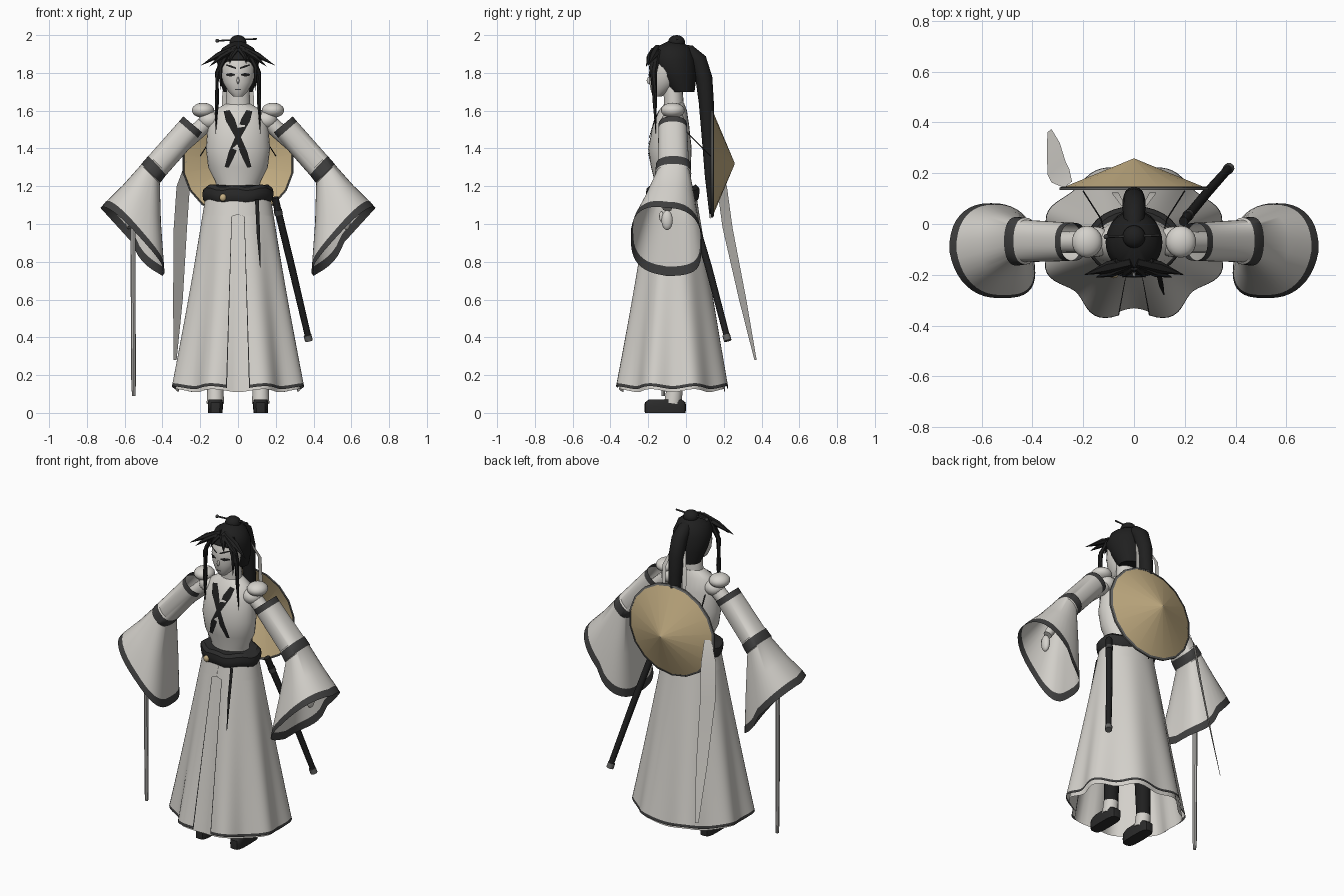
import bpy, bmesh, math
from mathutils import Vector

cube = bpy.data.objects.get("Cube")
if cube:
    bpy.data.objects.remove(cube)


def material(name, r, g, b):
    m = bpy.data.materials.new(name)
    m.use_nodes = True
    m.diffuse_color = (r, g, b, 1)
    node = next(n for n in m.node_tree.nodes if n.type == 'BSDF_PRINCIPLED')
    node.inputs["Base Color"].default_value = (r, g, b, 1)
    return m


CLOTH = material("pale cloth", .66, .64, .60)
DARK = material("black hair and leather", .014, .014, .014)
BELT = material("dark belt cloth", .024, .024, .024)
TRIM = material("charcoal trim", .05, .05, .05)
RIM = material("grey rim", .13, .13, .125)
STRAW = material("straw", .56, .43, .23)
STEEL = material("steel", .50, .49, .47)


def finish(name, bm, mats, angle=40):
    bmesh.ops.recalc_face_normals(bm, faces=bm.faces)
    me = bpy.data.meshes.new(name)
    bm.to_mesh(me)
    bm.free()
    for m in mats:
        me.materials.append(m)
    me.shade_smooth()
    me.set_sharp_from_angle(angle=math.radians(angle))
    ob = bpy.data.objects.new(name, me)
    bpy.context.collection.objects.link(ob)
    return ob


def loft(name, rings, mats, closed=True, caps=False, rule=lambda i, j: 0):
    """Skin a list of equal-sized rings; rule(ring, column) picks the material."""
    bm = bmesh.new()
    vs = [[bm.verts.new(p) for p in r] for r in rings]
    n = len(rings[0])
    for i in range(len(vs) - 1):
        for j in range(n if closed else n - 1):
            k = (j + 1) % n
            f = bm.faces.new((vs[i][j], vs[i][k], vs[i + 1][k], vs[i + 1][j]))
            f.material_index = rule(i, j)
    if caps:
        bm.faces.new(vs[0])
        bm.faces.new(vs[-1])
    return finish(name, bm, mats)


def power(c, e):
    return math.copysign(abs(c) ** e, c)


def oval(z, rx, ry, cy, n=28, e=1.0):
    """Horizontal ring; e below 1 makes it boxier."""
    steps = [math.tau * i / n for i in range(n)]
    return [Vector((rx * power(math.sin(a), e), cy - ry * power(math.cos(a), e), z)) for a in steps]


def body(name, profile, mat, n=28):
    return loft(name, [oval(*p, n) for p in profile], [mat], caps=True)


def tube(name, path, mat, n=8, flat=1.0):
    """Tapered tube through (x, y, z, radius) points."""
    pts = [Vector(p[:3]) for p in path]
    rings = []
    for i, p in enumerate(pts):
        d = pts[min(i + 1, len(pts) - 1)] - pts[max(i - 1, 0)]
        q = d.to_track_quat('Z', 'Y')
        r = path[i][3]
        rings.append([p + q @ Vector((r * math.cos(a), r * flat * math.sin(a), 0))
                      for a in (math.tau * k / n for k in range(n))])
    return loft(name, rings, [mat], caps=True)


def ribbon(name, path, across, mat):
    """Flat strip through (x, y, z, half width) points."""
    d = Vector(across).normalized()
    rings = [[Vector(p[:3]) - d * p[3], Vector(p[:3]) + d * p[3]] for p in path]
    return loft(name, rings, [mat], closed=False)


def ball(name, centre, size, mat):
    bm = bmesh.new()
    bmesh.ops.create_uvsphere(bm, u_segments=18, v_segments=12, radius=1)
    for v in bm.verts:
        v.co = Vector(centre) + Vector(a * b for a, b in zip(v.co, size))
    return finish(name, bm, [mat], 60)


def front(profile, x, z, lift=.004):
    """Point just in front of a lofted body."""
    for a, b in zip(profile, profile[1:]):
        if a[0] <= z <= b[0]:
            t = (z - a[0]) / (b[0] - a[0])
            rx, ry, cy = (a[k] + (b[k] - a[k]) * t for k in (1, 2, 3))
            return (x, cy - ry * math.sqrt(max(0, 1 - (x / rx) ** 2)) - lift, z)


# Torso, neck and head
TORSO = [(1.15, .115, .09, -.07), (1.22, .118, .09, -.075), (1.3, .158, .105, -.08), (1.4, .17, .115, -.085),
         (1.52, .16, .097, -.08), (1.6, .13, .075, -.07), (1.64, .06, .05, -.06)]
HEAD = [(1.675, .024, .02, -.15), (1.70, .05, .05, -.135), (1.75, .08, .08, -.115),
        (1.8, .09, .09, -.105), (1.87, .092, .1, -.09), (1.92, .06, .07, -.08)]
body("torso", TORSO, CLOTH)
body("neck", [(1.58, .068, .055, -.065), (1.65, .065, .052, -.065), (1.74, .06, .05, -.07)], CLOTH, 18)
body("face", HEAD, CLOTH)
ball("nose", (0, -.196, 1.76), (.007, .012, .018), CLOTH)
ribbon("mouth", [(*front(HEAD, x, 1.712), .003) for x in (-.015, 0, .015)], (0, 0, 1), TRIM)

# Crossed collar bands on the chest
for s in (1, -1):
    path = [(-.06, 1.6, .016), (-.04, 1.55, .024), (0, 1.46, .014), (.03, 1.38, .019), (.06, 1.3, .011)]
    ribbon("collar_band", [(*front(TORSO, s * x, z, .005 + s * .001), w) for x, z, w in path], (1, 0, s * .2), DARK)

# Hair cap, bun, pin and ponytail
body("hair_cap", [(1.7, .078, .065, -.02), (1.78, .102, .1, -.045), (1.87, .112, .12, -.072),
                  (1.93, .085, .098, -.072), (1.965, .03, .04, -.06)], DARK)
ball("hair_bun", (0, -.05, 1.963), (.045, .045, .037), DARK)
tube("hair_pin", [(-.11, -.05, 1.97, .005), (.1, -.045, 1.98, .005)], TRIM, 6)
ball("pin_head", (-.11, -.05, 1.97), (.01, .01, .01), TRIM)
tube("ponytail", [(0, -.04, 1.92, .03), (0, .015, 1.91, .04), (0, .065, 1.865, .046), (0, .095, 1.77, .045),
                  (0, .107, 1.65, .04), (0, .118, 1.45, .034), (0, .12, 1.25, .02), (0, .128, 1.03, .002)], DARK, 12)

for s in (1, -1):
    # Eyes, brows, fringe and side locks
    ribbon("eye", [(*front(HEAD, s * x, 1.79), w) for x, w in ((.016, .003), (.038, .01), (.064, .004))],
           (0, 0, 1), DARK)
    ribbon("brow", [(*front(HEAD, s * x, z), w) for x, z, w in ((.01, 1.824, .004), (.036, 1.834, .006), (.064, 1.842, .003))],
           (0, 0, 1), DARK)
    locks = {
        "wide_fringe": [(.01, -.15, 1.935, .022), (.1, -.17, 1.895, .024), (.195, -.2, 1.84, .001)],
        "mid_fringe": [(.02, -.16, 1.925, .02), (.09, -.19, 1.885, .02), (.15, -.21, 1.835, .001)],
        "short_fringe": [(.01, -.17, 1.925, .018), (.035, -.195, 1.89, .014), (.045, -.21, 1.85, .001)],
        "temple_lock": [(.05, -.16, 1.92, .02), (.095, -.18, 1.83, .018), (.09, -.18, 1.7, .001)],
        "long_lock": [(.06, -.15, 1.92, .02), (.11, -.17, 1.8, .017), (.112, -.165, 1.64, .014), (.118, -.16, 1.48, .001)],
    }
    for name, path in locks.items():
        tube(name, [(s * x, y, z, r) for x, y, z, r in path], DARK, 6, .7)
    ribbon("hair_ribbon", [(s * .04, .07, 1.8, .008), (s * .07, .115, 1.7, .013), (s * .075, .125, 1.45, .013)],
           (1, 0, 0), CLOTH)

    # Shoulder and upper arm
    ball("shoulder_cap", (s * .185, -.07, 1.602), (.06, .063, .04), CLOTH)
    ball("shoulder", (s * .15, -.07, 1.55), (.06, .06, .05), CLOTH)
    tube("arm", [(s * .15, -.07, 1.55, .045), (s * .44, -.075, 1.29, .04), (s * .56, -.1, 1.08, .025)], CLOTH, 12)

    # Wide sleeve: outer x, z, inner x, z, half depth, centre y, front lift
    sections = [(.29, 1.57, .185, 1.48, .075, -.07, 0), (.312, 1.543, .209, 1.453, .076, -.07, 0),
                (.47, 1.365, .375, 1.265, .083, -.067, 0), (.475, 1.36, .38, 1.26, .092, -.067, 0),
                (.512, 1.318, .412, 1.218, .096, -.068, 0), (.514, 1.313, .414, 1.213, .09, -.068, 0),
                (.61, 1.205, .41, 1.0, .135, -.085, .01), (.70, 1.118, .402, .775, .178, -.102, .03),
                (.728, 1.085, .4, .725, .187, -.105, .035)]
    rings = []
    for ox, oz, ix, iz, ry, cy, lift in sections:
        ring = []
        for a in (math.tau * k / 40 for k in range(40)):
            boxy = .85 if math.cos(a) > 0 or lift == 0 else .65
            u, v = power(math.cos(a), boxy), power(math.sin(a), boxy)
            up = lift * (max(0, -v) - 2.2 * max(0, v) * max(0, -u) * (1 + u))
            ring.append(Vector((s * ((ox + ix) / 2 + u * (ox - ix) / 2 - up), cy + v * ry,
                                (oz + iz) / 2 + u * (oz - iz) / 2 + up)))
        rings.append(ring)
    loft("sleeve", rings, [CLOTH, TRIM], rule=lambda i, j: int(i in (0, 3, 7)))

    # Hand
    ball("hand", (s * .575, -.1, 1.02), (.022, .03, .052), CLOTH)
    ball("thumb", (s * .57, -.13, 1.04), (.01, .012, .028), CLOTH)

    # Leg, sock and blocky shoe
    tube("leg", [(s * .12, -.06, .1, .04), (s * .11, -.06, .6, .055)], DARK, 12)
    tube("sock", [(s * .12, -.07, .05, .046), (s * .12, -.06, .125, .043)], CLOTH, 12)
    shoe = [(0, .038, .108), (.03, .04, .11), (.055, .04, .108), (.072, .036, .085)]
    loft("shoe", [[p + Vector((s * .12, 0, 0)) for p in oval(z, rx, ry, -.11, 16, .55)] for z, rx, ry in shoe],
         [BELT], caps=True)

    # Cord holding the hat
    tube("hat_cord", [(s * .1, -.1, 1.6, .003), (s * .13, .02, 1.47, .003), (s * .2, .13, 1.36, .003)], DARK, 5)


# Skirt with pleats, a rippled hem and a front opening
def hem_point(a, z, shrink=1.0):
    t = 1.13 - z
    r = (1 - (.055 + .02 * math.cos(a)) * t * math.cos(8 * a)) * shrink
    return Vector(((.174 + .178 * t) * r * math.sin(a), -.07 - (.128 + .171 * t) * r * math.cos(a),
                   z - .008 * t ** 4 * math.cos(8 * a)))


levels = [1.13, 1.05, 1.04, .9, .7, .5, .3, .18, .15, .134]
rings = []
for z in levels:
    gap = .005 if z > 1.045 else .17
    edge = gap + .014
    angles = [gap] + [edge + (math.tau - 2 * edge) * k / 96 for k in range(97)] + [math.tau - gap]
    rings.append([hem_point(a, z) for a in angles])
loft("outer_skirt", rings, [CLOTH, TRIM], closed=False,
     rule=lambda i, j: int(i == len(levels) - 2 or i > 1 and j in (0, 97)))
loft("inner_skirt", [[hem_point(math.tau * k / 64, z, .94) for k in range(64)] for z in (1.12, .8, .5, .2, .118)],
     [CLOTH])

# Belt with hanging sash end and ornament
belt = [(1.118, .17, .128), (1.135, .184, .138), (1.16, .188, .141), (1.185, .186, .14), (1.202, .165, .123)]
loft("belt", [[p + Vector((0, 0, .008 * math.sin(5 * k))) for k, p in enumerate(oval(z, rx, ry, -.07))]
              for z, rx, ry in belt], [BELT], caps=True)
ribbon("sash_end", [(.1, -.205, 1.13, .01), (.108, -.245, .95, .009), (.118, -.28, .77, .002)], (1, 0, 0), DARK)
ball("belt_ornament", (-.08, -.2, 1.14), (.018, .014, .02), STRAW)


# Cone hat on the back
def hat_ring(r, y, n=18):
    return [Vector((r * math.sin(math.tau * k / n), y, 1.32 + r * .96 * math.cos(math.tau * k / n)))
            for k in range(n)]


loft("cone_hat", [hat_ring(.294, .14), hat_ring(.002, .258)], [STRAW])
loft("hat_rim", [hat_ring(.292, .133), hat_ring(.298, .133), hat_ring(.298, .143), hat_ring(.286, .148),
                 hat_ring(.292, .133)], [RIM])

# Long trailing ribbon
ribbon("trailing_ribbon", [(-.26, .155, 1.33, .02), (-.29, .19, 1.2, .044), (-.305, .22, .98, .044),
                           (-.318, .3, .6, .032), (-.333, .368, .28, .01)], (1, .75, 0), CLOTH)

# Scabbard at the left hip
tube("scabbard", [(.195, .01, 1.14, .019), (.285, .12, .77, .019), (.37, .215, .41, .017)], DARK, 10)
tube("scabbard_tip", [(.368, .213, .412, .021), (.375, .221, .382, .021)], RIM, 10)
tube("scabbard_collar", [(.21, .03, 1.075, .022), (.216, .037, 1.05, .022)], TRIM, 10)

# Drawn sword in the right hand
tube("sword_blade", [(-.556, -.12, .98, .014), (-.553, -.12, .15, .012), (-.552, -.12, .09, .009)], STEEL, 8)
tube("sword_guard", [(-.556, -.12, .975, .03), (-.556, -.12, .99, .03)], TRIM, 12)
tube("sword_grip", [(-.556, -.12, .99, .013), (-.565, -.115, 1.1, .013)], DARK, 8)
